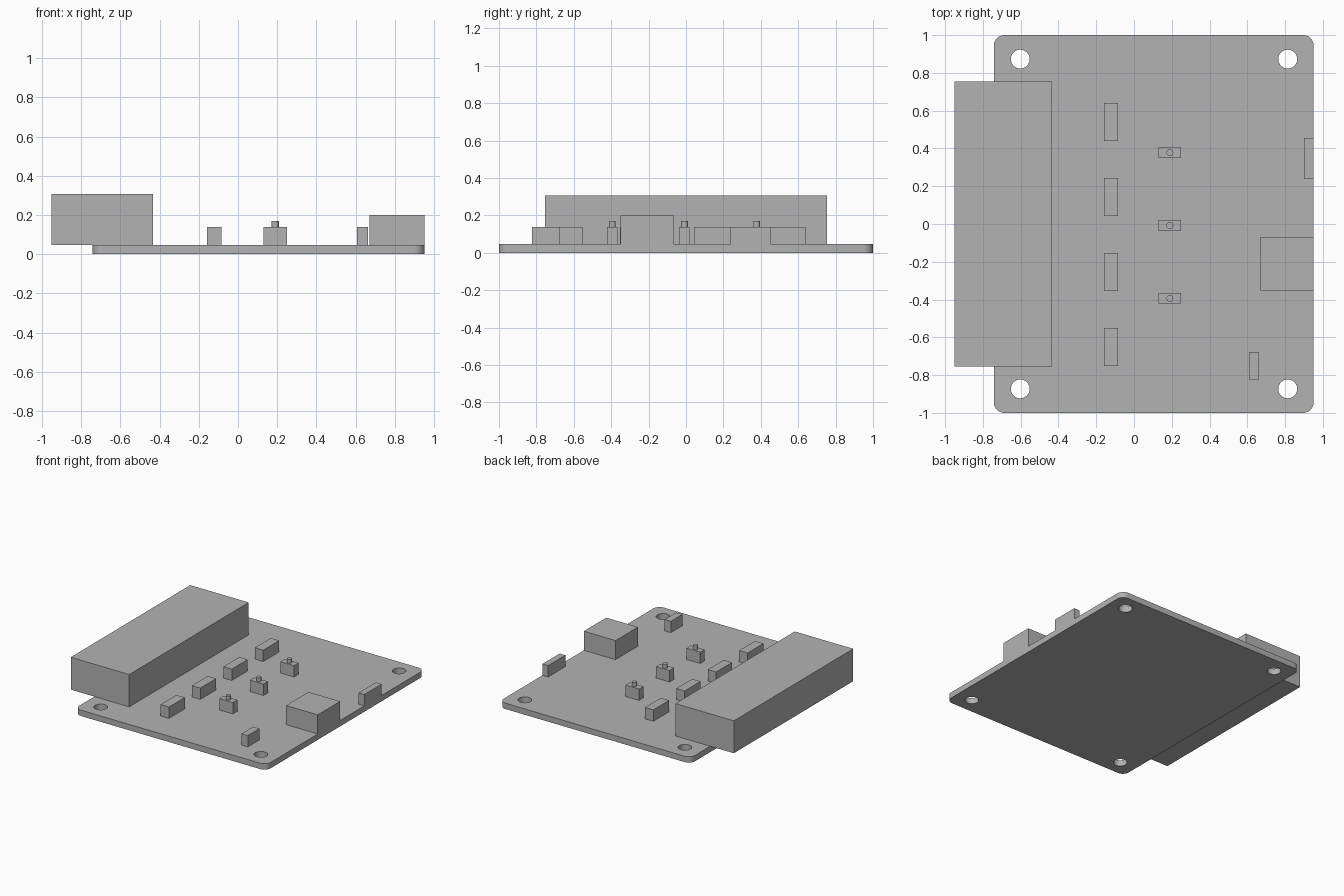
import bpy, bmesh
from math import cos, sin, pi, radians

cube = bpy.data.objects.get("Cube")
if cube:
    bpy.data.objects.remove(cube, do_unlink=True)

GREY = (0.45, 0.45, 0.45, 1)
grey = bpy.data.materials.new("plain_grey")
grey.use_nodes = True
grey.diffuse_color = GREY
grey.node_tree.nodes["Principled BSDF"].inputs["Base Color"].default_value = GREY

BOARD_TOP = 0.047
LOW = 0.138        # top of the small components
RIGHT_EDGE = 0.951


def add_object(name, mesh, smooth=False):
    mesh.materials.clear()
    mesh.materials.append(grey)
    obj = bpy.data.objects.new(name, mesh)
    bpy.context.collection.objects.link(obj)
    if smooth:
        bpy.ops.object.select_all(action='DESELECT')
        obj.select_set(True)
        bpy.context.view_layer.objects.active = obj
        bpy.ops.object.shade_smooth_by_angle(angle=radians(30))
    return obj


def box(name, x0, x1, y0, y1, top, bottom=BOARD_TOP):
    bm = bmesh.new()
    bmesh.ops.create_cube(bm, size=1)
    bmesh.ops.scale(bm, vec=(x1 - x0, y1 - y0, top - bottom), verts=bm.verts)
    bmesh.ops.translate(bm, vec=((x0 + x1) / 2, (y0 + y1) / 2, (top + bottom) / 2), verts=bm.verts)
    mesh = bpy.data.meshes.new(name)
    bm.to_mesh(mesh)
    bm.free()
    return add_object(name, mesh)


def cylinder(name, x, y, radius, bottom, top):
    bm = bmesh.new()
    bmesh.ops.create_cone(bm, cap_ends=True, segments=32, radius1=radius,
                          radius2=radius, depth=top - bottom)
    bmesh.ops.translate(bm, vec=(x, y, (top + bottom) / 2), verts=bm.verts)
    mesh = bpy.data.meshes.new(name)
    bm.to_mesh(mesh)
    bm.free()
    return add_object(name, mesh, smooth=True)


def arc(cx, cy, radius, start, sweep, steps):
    return [(cx + radius * cos(start + sweep * i / steps),
             cy + radius * sin(start + sweep * i / steps)) for i in range(steps + 1)]


def board(name, x0, x1, half_y, corner, holes, hole_radius):
    # Filled outline with round holes, extruded to the board thickness
    curve = bpy.data.curves.new(name + "_outline", 'CURVE')
    curve.dimensions = '2D'
    curve.fill_mode = 'BOTH'
    curve.extrude = BOARD_TOP / 2
    inner_x, inner_y = (x1 - corner, x0 + corner), half_y - corner
    centres = [(inner_x[0], inner_y), (inner_x[1], inner_y),
               (inner_x[1], -inner_y), (inner_x[0], -inner_y)]
    outline = []
    for i, (cx, cy) in enumerate(centres):
        outline += arc(cx, cy, corner, i * pi / 2, pi / 2, 8)
    loops = [outline] + [arc(x, y, hole_radius, 0, 2 * pi, 32)[:-1] for x, y in holes]
    for loop in loops:
        spline = curve.splines.new('POLY')
        spline.points.add(len(loop) - 1)
        for point, (x, y) in zip(spline.points, loop):
            point.co = (x, y, 0, 1)
        spline.use_cyclic_u = True
    helper = bpy.data.objects.new(name + "_outline", curve)
    bpy.context.collection.objects.link(helper)
    bpy.context.view_layer.update()
    evaluated = helper.evaluated_get(bpy.context.evaluated_depsgraph_get())
    mesh = bpy.data.meshes.new_from_object(evaluated)
    mesh.name = name
    bpy.data.objects.remove(helper, do_unlink=True)
    # Weld the caps to the walls and stand the board on the ground
    bm = bmesh.new()
    bm.from_mesh(mesh)
    bmesh.ops.remove_doubles(bm, verts=bm.verts, dist=0.0001)
    bmesh.ops.recalc_face_normals(bm, faces=bm.faces)
    bmesh.ops.translate(bm, vec=(0, 0, BOARD_TOP / 2), verts=bm.verts)
    bm.to_mesh(mesh)
    bm.free()
    return add_object(name, mesh, smooth=True)


# Circuit board with four mounting holes
mounts = [(x, y) for x in (-0.602, 0.814) for y in (-0.873, 0.873)]
board("circuit_board", -0.742, RIGHT_EDGE, 1.0, 0.055, mounts, 0.05)

# Long connector overhanging the right side of the model
box("long_connector", -0.951, -0.434, -0.754, 0.754, 0.306)

# Row of four upright components
for i in range(4):
    y = 0.54 - i * 0.397
    box(f"row_component_{i + 1}", -0.159, -0.085, y - 0.1, y + 0.1, LOW)

# Three push buttons
for i in range(3):
    y = 0.378 - i * 0.386
    box(f"button_body_{i + 1}", 0.131, 0.25, y - 0.028, y + 0.028, LOW)
    cylinder(f"button_post_{i + 1}", 0.19, y, 0.018, LOW, 0.17)

# Connectors on the edge and a small part near the corner
box("square_socket", 0.671, RIGHT_EDGE, -0.351, -0.068, 0.2)
box("edge_socket", 0.901, RIGHT_EDGE, 0.238, 0.455, LOW)
box("corner_component", 0.608, 0.663, -0.823, -0.677, LOW)
